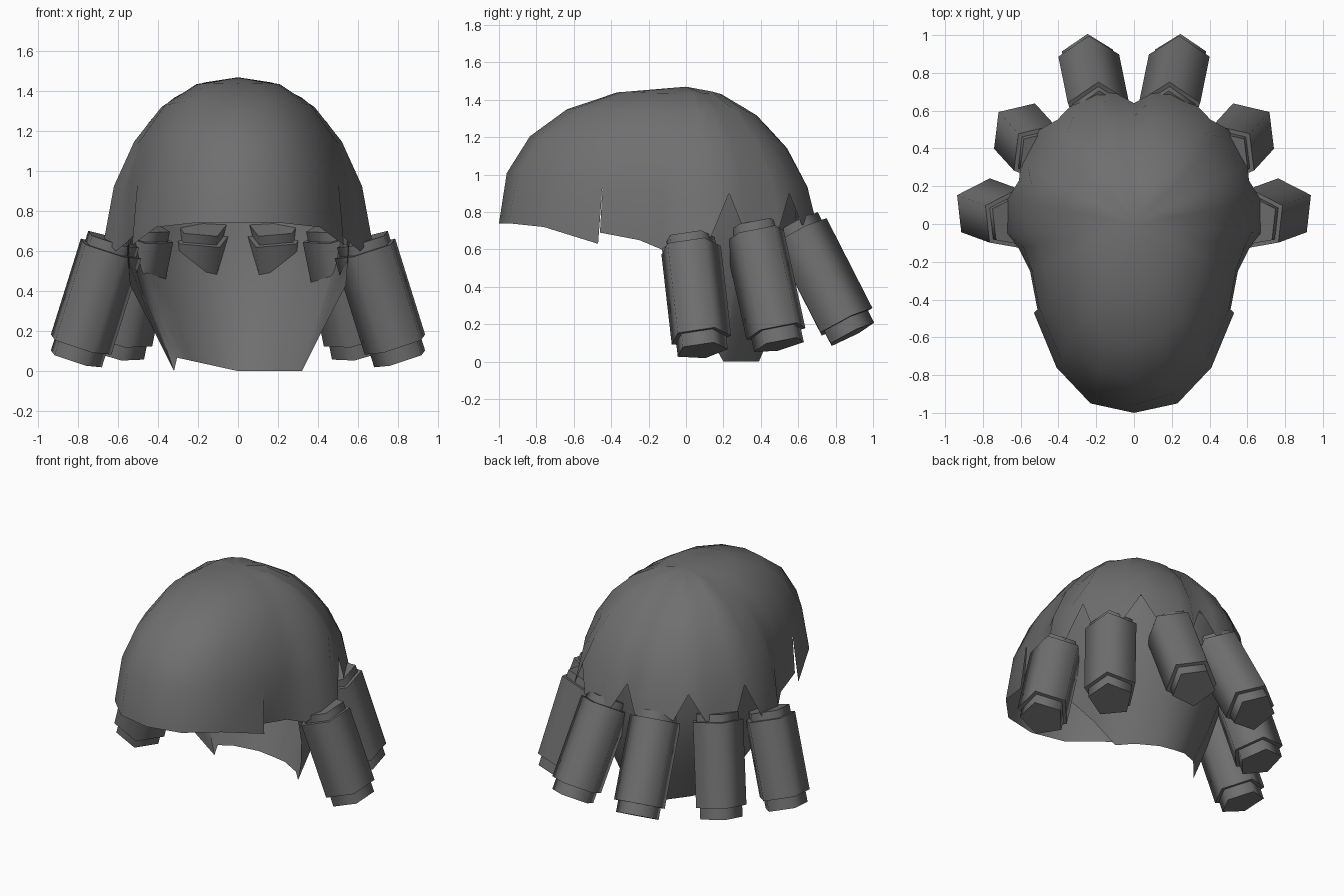
import bpy, bmesh, math
from mathutils import Vector

cube = bpy.data.objects.get("Cube")
if cube:
    bpy.data.objects.remove(cube)

grey = bpy.data.materials.new("charcoal_grey")
grey.use_nodes = True
COLOUR = (0.16, 0.16, 0.16, 1)
grey.diffuse_color = COLOUR
grey.node_tree.nodes["Principled BSDF"].inputs["Base Color"].default_value = COLOUR

APEX = 1.47
BASE = 0.72


def finish(bm, name, angle):
    bmesh.ops.recalc_face_normals(bm, faces=bm.faces)
    mesh = bpy.data.meshes.new(name)
    bm.to_mesh(mesh)
    bm.free()
    obj = bpy.data.objects.new(name, mesh)
    bpy.context.collection.objects.link(obj)
    mesh.materials.append(grey)
    bpy.ops.object.select_all(action='DESELECT')
    obj.select_set(True)
    bpy.context.view_layer.objects.active = obj
    bpy.ops.object.shade_smooth_by_angle(angle=math.radians(angle))
    return obj


def arc_power(x, y):
    """Fuller arc at the front and on the diagonals, flatter at the back."""
    d = math.hypot(x, y)
    return 2.05 - 0.3 * y / d + 0.4 * abs(x * y) / d ** 2


def dome_point(x, y, base, theta):
    """Point on an arc from the shaped rim (theta 0) to a smooth egg crown."""
    p = arc_power(x, y)
    r = math.cos(theta) ** (2 / p)
    h = math.sin(theta) ** (2 / p)
    width = 0.645 + 0.2 * max(-0.3, min(0, y))
    egg = 1 / math.hypot(x / width, y / (1.0 if y < 0 else 0.69))
    r *= 1 + (egg - 1) * min(1, 1.6 * h)
    return Vector((x * r, y * r, base + (APEX - base) * h))


# Hair cap: rim points from the front round to the back, with raised notches
rim = [(0, -1, .74), (.23, -.95, .74), (.41, -.76, .72), (.53, -.47, .63),
       (.51, -.46, .69), (.55, -.25, .65), (.61, -.13, .6),
       (.67, -.05, .66), (.67, .13, .66), (.635, .24, .9), (.6, .32, .68),
       (.5, .5, .72), (.43, .585, .9), (.34, .62, .73), (.2, .7, .73),
       (.09, .69, .73), (0, .66, .9)]
SLIT = 3
ROWS = 5
ring = rim + [(-x, y, z) for x, y, z in rim[-2:0:-1]]
n = len(ring)

bm = bmesh.new()
apex = bm.verts.new((0, 0, APEX))
columns = []
for i, (x, y, z) in enumerate(ring):
    base, start = z, 0
    if z > 0.8:
        base = BASE
        start = math.asin(((z - base) / (APEX - base)) ** (arc_power(x, y) / 2))
    # The column behind each slit only needs its own rim point
    count = 1 if i in (SLIT + 1, n - SLIT - 1) else ROWS
    columns.append([bm.verts.new(dome_point(x, y, base, start + (math.pi / 2 - start) * k / ROWS))
                    for k in range(count)])
columns[SLIT + 1] += columns[SLIT][1:]
columns[n - SLIT - 1] += columns[n - SLIT][1:]
for i in range(n):
    if i in (SLIT, n - 1 - SLIT):
        continue
    a, b = columns[i], columns[(i + 1) % n]
    for k in range(ROWS - 1):
        bm.faces.new((a[k], b[k], b[k + 1], a[k + 1]))
    bm.faces.new((a[-1], b[-1], apex))
finish(bm, "hair_cap", 60)

# Nape: under-layer tapering from inside the cap to the neck
nape = [((.58, -.16), (.55, -.13, .6)), ((.645, -.03), (.54, -.08, .43)),
        ((.65, .13), (.41, .1, .18)), ((.60, .3), (.32, .2, 0)),
        ((.59, .32), (.305, .215, 0)),
        ((.44, .52), (.24, .29, 0)), ((.2, .65), (.1, .37, 0)), ((0, .66), (0, .39, 0))]
strip = nape + [((-a, b), (-x, y, z)) for (a, b), (x, y, z) in nape[-2::-1]]
bm = bmesh.new()
columns = []
for (a, b), low in strip:
    top = dome_point(a, b, BASE, 0.3)
    top.x *= 0.95
    top.y *= 0.95
    low = Vector(low)
    fullness = 0.5 * min(1, max(0, 4 * low.y))
    # The right half of the hem is trimmed up to a thin point
    if -.31 < low.x < 0:
        low.z = -0.22 * low.x
    column = []
    for k in range(5):
        t = k / 4
        v = low.lerp(top, t)
        swell = 1 + fullness * t * (1 - t)
        column.append(bm.verts.new((v.x * swell, v.y * swell, v.z)))
    columns.append(column)
for a, b in zip(columns, columns[1:]):
    for k in range(4):
        bm.faces.new((a[k], b[k], b[k + 1], a[k + 1]))
finish(bm, "nape_layer", 60)


# Locks: a five-sided sleeve with a narrower core showing at both ends
def prism(name, start, end, radius, phase):
    axis = (end - start).normalized()
    u = Vector((math.cos(phase), math.sin(phase), 0))
    u = (u - axis * u.dot(axis)).normalized()
    w = axis.cross(u)
    bm = bmesh.new()
    rings = []
    for centre in (start, end):
        rings.append([bm.verts.new(centre + radius * (u * math.cos(s * math.tau / 5)
                      + w * math.sin(s * math.tau / 5))) for s in range(5)])
    for s in range(5):
        t = (s + 1) % 5
        bm.faces.new((rings[0][s], rings[0][t], rings[1][t], rings[1][s]))
    bm.faces.new(rings[0])
    bm.faces.new(rings[1])
    finish(bm, name, 80)


locks = [("side", (.645, .02, .61), (.795, .075, .13), 28),
         ("rear_side", (.49, .37, .68), (.595, .485, .16), 42),
         ("back", (.19, .60, .69), (.24, .845, .21), 88)]
for label, top, bottom, phase in locks:
    for side, sign in (("left", 1), ("right", -1)):
        a = Vector((top[0] * sign, top[1], top[2]))
        b = Vector((bottom[0] * sign, bottom[1], bottom[2]))
        angle = math.radians(phase if sign > 0 else 180 - phase)
        axis = (b - a).normalized()
        prism(f"{label}_lock_{side}", a, b, 0.17, angle)
        prism(f"{label}_lock_core_{side}", a - axis * 0.05, b + axis * 0.075, 0.143, angle)
